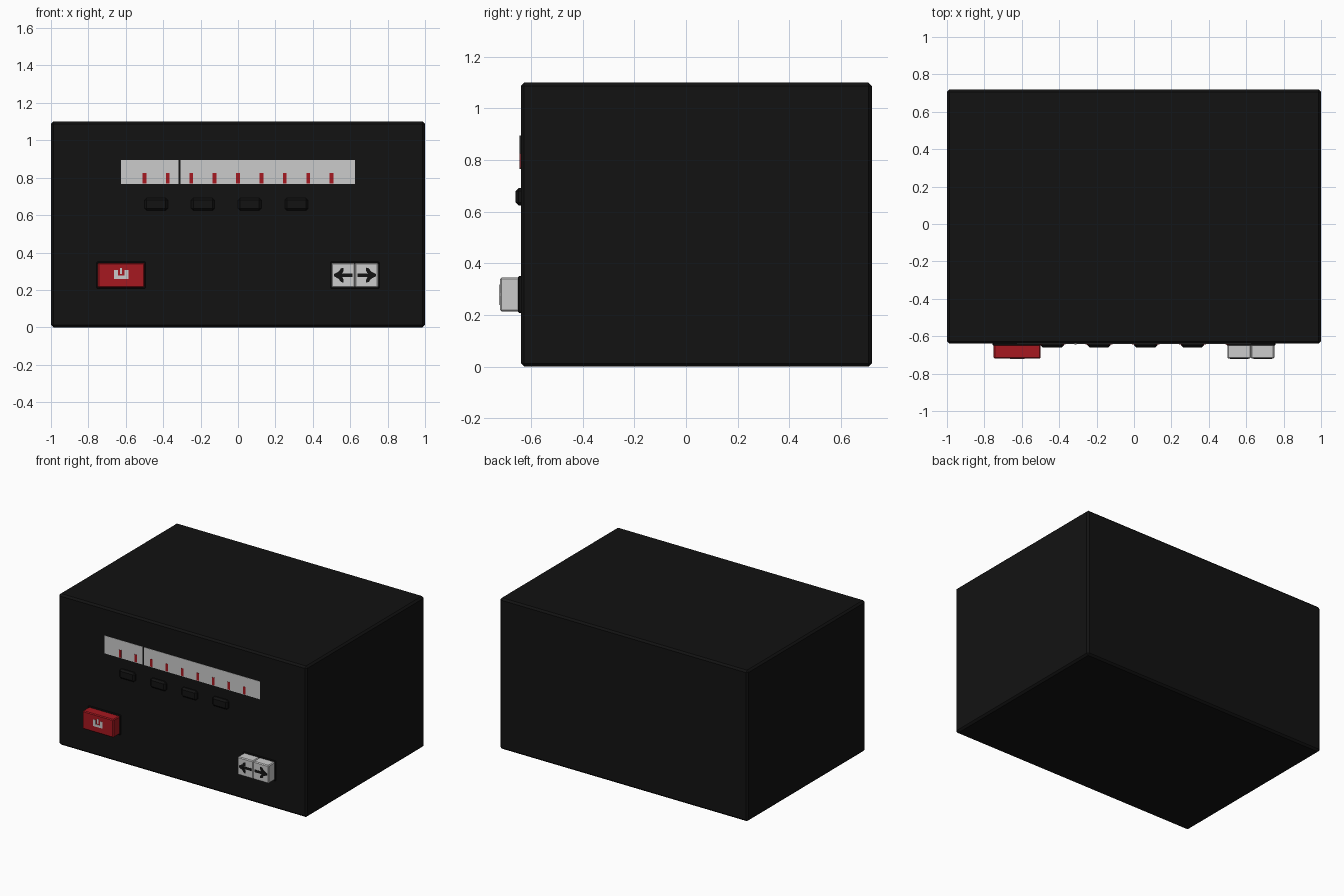
import bpy, bmesh
from mathutils import Matrix

if "Cube" in bpy.data.objects:
    bpy.data.objects.remove(bpy.data.objects["Cube"])

FRONT = -0.64


def paint(name, rgb):
    m = bpy.data.materials.new(name)
    m.diffuse_color = (*rgb, 1)
    m.use_nodes = True
    m.node_tree.nodes["Principled BSDF"].inputs["Base Color"].default_value = m.diffuse_color
    return m


BLACK = paint("black", (0.006, 0.006, 0.006))
RED = paint("red", (0.38, 0.009, 0.014))
WHITE = paint("pale_grey", (0.8, 0.8, 0.8))


def finish(name, bm, mat):
    bmesh.ops.recalc_face_normals(bm, faces=bm.faces)
    me = bpy.data.meshes.new(name)
    bm.to_mesh(me)
    bm.free()
    me.materials.append(mat)
    ob = bpy.data.objects.new(name, me)
    bpy.context.collection.objects.link(ob)
    return ob


def box(name, x, y, z, mat, bevel=0.0):
    """Box from (min, max) ranges with an optional chamfer."""
    bm = bmesh.new()
    bmesh.ops.create_cube(bm, size=1)
    for v in bm.verts:
        for i, r in enumerate((x, y, z)):
            v.co[i] = r[0] if v.co[i] < 0 else r[1]
    if bevel:
        bmesh.ops.bevel(bm, geom=bm.edges[:], offset=bevel, segments=1, affect='EDGES')
    return finish(name, bm, mat)


def plate(name, points, y, depth, mat):
    """Flat (x, z) outline extruded toward the front."""
    bm = bmesh.new()
    f = bm.faces.new([bm.verts.new((px, y, pz)) for px, pz in points])
    ext = bmesh.ops.extrude_face_region(bm, geom=[f])
    for v in ext["geom"]:
        if isinstance(v, bmesh.types.BMVert):
            v.co.y -= depth
    return finish(name, bm, mat)


# Cabinet
box("cabinet", (-1, 1), (FRONT, 0.72), (0, 1.1), BLACK, 0.013)

# Tuning dial: pale strip, red tick marks, black needle
box("dial_strip", (-0.625, 0.625), (FRONT - 0.002, FRONT + 0.01), (0.766, 0.896), WHITE)
for i in range(9):
    cx = -0.5 + 0.125 * i
    box(f"dial_tick_{i + 1}", (cx - 0.01, cx + 0.01), (FRONT - 0.004, FRONT), (0.77, 0.825), RED)
box("dial_needle", (-0.318, -0.308), (FRONT - 0.004, FRONT), (0.766, 0.896), BLACK)

# Row of four small preset buttons
for i in range(4):
    x0 = -0.5 + 0.25 * i
    box(f"preset_button_{i + 1}", (x0, x0 + 0.125), (FRONT - 0.02, FRONT + 0.02),
        (0.624, 0.692), BLACK, 0.012)

# Large buttons on dark collars
box("power_collar", (-0.756, -0.494), (FRONT - 0.01, FRONT + 0.01), (0.207, 0.351), BLACK, 0.004)
box("power_button", (-0.75, -0.5), (-0.72, FRONT), (0.213, 0.345), RED, 0.006)
box("seek_collar", (0.494, 0.756), (FRONT - 0.01, FRONT + 0.01), (0.207, 0.351), BLACK, 0.004)
for side, x0 in (("left", 0.5), ("right", 0.625)):
    box(f"seek_button_{side}", (x0, x0 + 0.125), (-0.72, FRONT), (0.213, 0.345), WHITE, 0.006)

# Power mark: open bracket with a centre bar
mark = [(-0.664, 0.258), (-0.586, 0.258), (-0.586, 0.306), (-0.608, 0.306), (-0.608, 0.276),
        (-0.642, 0.276), (-0.642, 0.306), (-0.664, 0.306)]
plate("power_mark_bracket", mark, -0.719, 0.003, WHITE)
box("power_mark_bar", (-0.63, -0.62), (-0.722, -0.719), (0.284, 0.318), WHITE)

# Arrow marks, mirrored about the button seam
for side, s in (("right", 1), ("left", -1)):
    def flip(pts):
        return [(0.625 + s * px, 0.279 + pz) for px, pz in pts]
    plate(f"arrow_shaft_{side}", flip([(0.014, -0.009), (0.09, -0.009), (0.09, 0.009), (0.014, 0.009)]),
          -0.719, 0.003, BLACK)
    head = [(0.06, -0.04), (0.075, -0.036), (0.086, -0.02), (0.112, -0.006)]
    inner = [(0.085, 0), (0.066, -0.012), (0.06, -0.024)]
    plate(f"arrow_head_{side}",
          flip(head + [(a, -b) for a, b in reversed(head)]
               + [(a, -b) for a, b in reversed(inner)] + inner[1:]),
          -0.719, 0.0035, BLACK)
